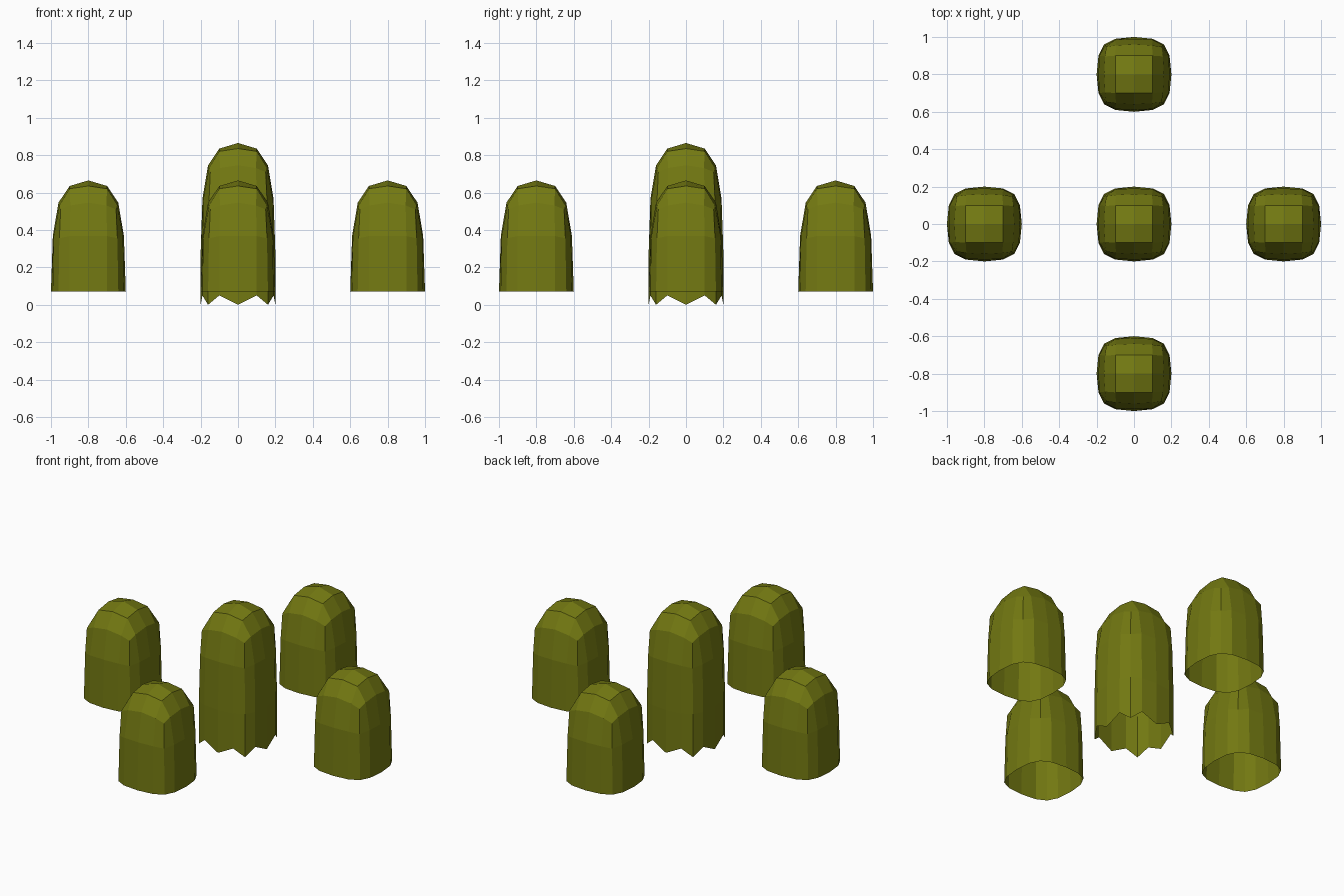
import bpy, bmesh

if "Cube" in bpy.data.objects:
    bpy.data.objects.remove(bpy.data.objects["Cube"])

olive = bpy.data.materials.new("olive green")
olive.diffuse_color = (0.175, 0.195, 0.006, 1)
olive.use_nodes = True
olive.node_tree.nodes["Principled BSDF"].inputs["Base Color"].default_value = olive.diffuse_color

# Rounded-cube vertex classes: sorted cube coordinates -> rounded values per coordinate
ROUND = {
    (0, 0, 2): {2: 1.0},
    (0, 1, 2): {1: 0.5, 2: 0.95},
    (0, 2, 2): {2: 0.8},
    (1, 1, 2): {1: 0.5, 2: 0.925},
    (1, 2, 2): {1: 0.48, 2: 0.775},
    (2, 2, 2): {2: 0.74},
}


def rounded(p):
    values = ROUND[tuple(sorted(abs(c) for c in p))]
    return [(1 if c > 0 else -1) * values[abs(c)] if c else 0.0 for c in p]


def dome(name, x, y, base, jagged=False):
    """Upper half of a stretched rounded cube, open underneath."""
    bm = bmesh.new()
    cache = {}

    def vert(p):
        if p not in cache:
            a, b, c = rounded(p)
            cache[p] = bm.verts.new((x + 0.2 * a, y + 0.2 * b, base + 0.595 * c))
        return cache[p]

    def quad(pts):
        bm.faces.new([vert(p) for p in pts])

    # Cap
    for i in range(-2, 2):
        for j in range(-2, 2):
            quad([(i, j, 2), (i + 1, j, 2), (i + 1, j + 1, 2), (i, j + 1, 2)])
    # Walls
    ring = ([(i, -2) for i in range(-2, 2)] + [(2, j) for j in range(-2, 2)]
            + [(-i, 2) for i in range(-2, 2)] + [(-2, -j) for j in range(-2, 2)])
    for k, a in enumerate(ring):
        b = ring[(k + 1) % 16]
        for h in (0, 1):
            quad([(*a, h), (*b, h), (*b, h + 1), (*a, h + 1)])
    # Skirt with a zigzag hem
    if jagged:
        hem = []
        for k, a in enumerate(ring):
            v = vert((*a, 0)).co
            hem.append(bm.verts.new((v.x, v.y, 0.05 if k % 2 else 0.0)))
        for k, a in enumerate(ring):
            n = (k + 1) % 16
            bm.faces.new([hem[k], hem[n], vert((*ring[n], 0)), vert((*a, 0))])

    mesh = bpy.data.meshes.new(name)
    bm.to_mesh(mesh)
    bm.free()
    mesh.materials.append(olive)
    obj = bpy.data.objects.new(name, mesh)
    bpy.context.collection.objects.link(obj)


dome("center_dome", 0, 0, 0.27, jagged=True)
for name, x, y in (("left_dome", -0.8, 0), ("right_dome", 0.8, 0),
                   ("front_dome", 0, -0.8), ("back_dome", 0, 0.8)):
    dome(name, x, y, 0.07)
